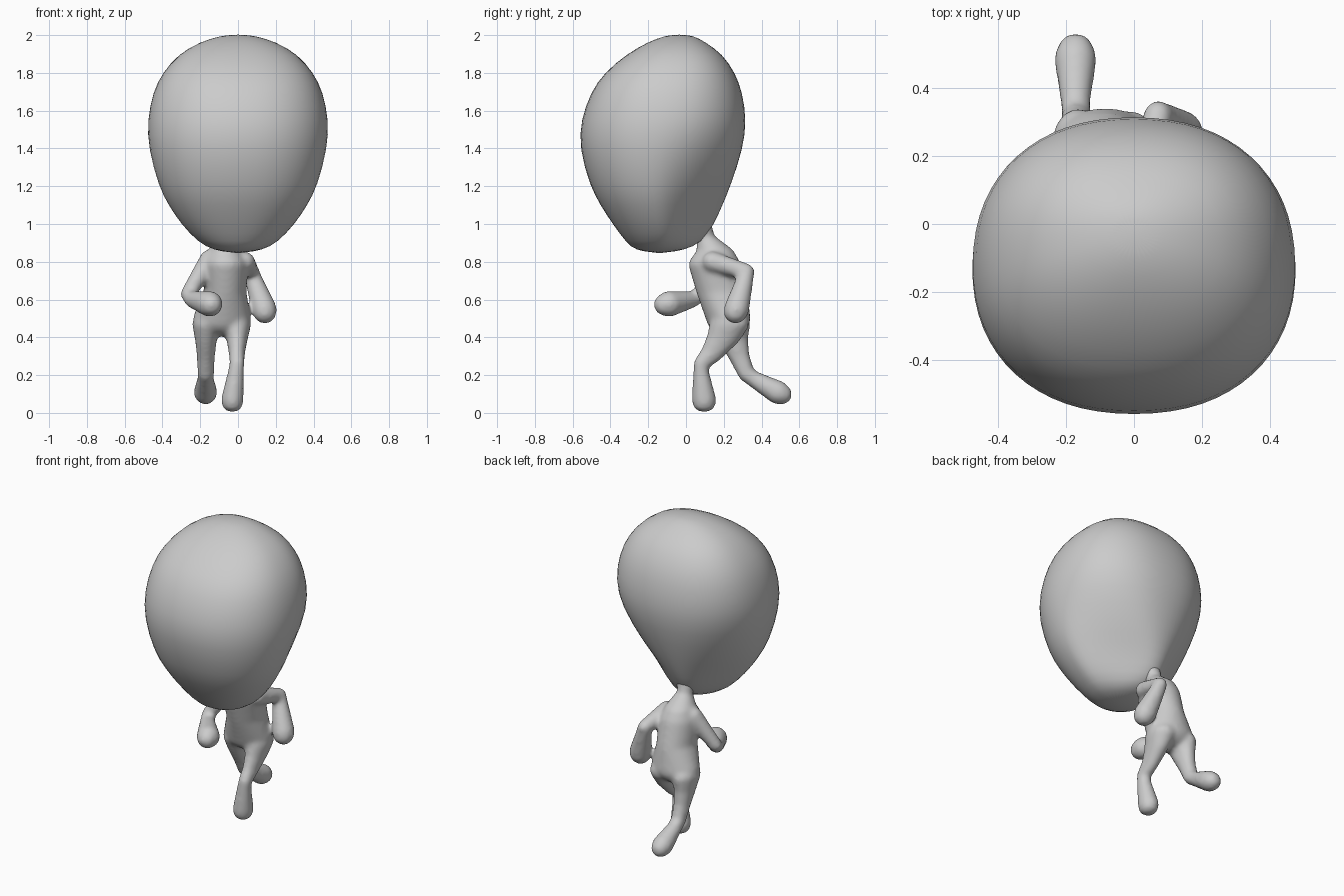
import bpy, bmesh, math
from mathutils import Matrix

cube = bpy.data.objects.get("Cube")
if cube:
    bpy.data.objects.remove(cube, do_unlink=True)

# One plain clay colour
clay = bpy.data.materials.new("light_grey")
clay.use_nodes = True
clay.diffuse_color = (0.6, 0.6, 0.6, 1)
clay.node_tree.nodes["Principled BSDF"].inputs["Base Color"].default_value = (0.6, 0.6, 0.6, 1)


def make_object(name, bm):
    bmesh.ops.recalc_face_normals(bm, faces=bm.faces[:])
    for f in bm.faces:
        f.smooth = True
    mesh = bpy.data.meshes.new(name)
    bm.to_mesh(mesh)
    bm.free()
    mesh.materials.append(clay)
    obj = bpy.data.objects.new(name, mesh)
    bpy.context.collection.objects.link(obj)
    return obj


def power(v, e):
    return math.copysign(abs(v) ** e, v)


def chain(bm, blobs):
    """Rounded limb: convex hulls between neighbouring ellipsoids."""
    for pair in zip(blobs, blobs[1:]):
        part = bmesh.new()
        for x, y, z, *r in pair:
            r = r * 3 if len(r) == 1 else r
            size = Matrix.Diagonal([v + 0.005 for v in r] + [1])
            bmesh.ops.create_icosphere(part, subdivisions=3, radius=1,
                                       matrix=Matrix.Translation((x, y, z)) @ size)
        bmesh.ops.convex_hull(part, input=part.verts[:])
        bmesh.ops.delete(part, geom=[v for v in part.verts if not v.link_faces], context='VERTS')
        temp = bpy.data.meshes.new("temp")
        part.to_mesh(temp)
        part.free()
        bm.from_mesh(temp)
        bpy.data.meshes.remove(temp)


# Head: stacked rings (height, front, back, half width, nape pinch, squareness)
HEAD = [
    (0.862, -0.27, -0.01, 0.13, 0.1, 0.95),
    (0.90, -0.315, 0.085, 0.21, 0.4, 0.92),
    (1.00, -0.39, 0.15, 0.305, 0.58, 0.9),
    (1.10, -0.455, 0.195, 0.372, 0.48, 0.9),
    (1.20, -0.51, 0.237, 0.425, 0.32, 0.9),
    (1.40, -0.567, 0.305, 0.478, 0.08, 0.9),
    (1.55, -0.56, 0.323, 0.483, 0, 0.9),
    (1.70, -0.505, 0.3, 0.452, 0, 0.88),
    (1.80, -0.435, 0.262, 0.402, 0, 0.86),
    (1.90, -0.315, 0.195, 0.317, 0, 0.84),
    (1.965, -0.2, 0.10, 0.2, 0, 0.88),
    (1.997, -0.11, 0.04, 0.09, 0, 0.95),
]
SIDES = 32
bm = bmesh.new()
rings = []
for z, front, back, width, pinch, square in HEAD:
    ring = []
    for i in range(SIDES):
        a = math.tau * i / SIDES
        rear = max(0, math.cos(a))
        x = width * power(math.sin(a), square) * (1 - pinch * rear) - 0.1 * pinch * rear
        y = (front + back) / 2 + (back - front) / 2 * power(math.cos(a), square)
        ring.append(bm.verts.new((x, y, z)))
    rings.append(ring)
chin = bm.verts.new((0, -0.14, 0.843))
crown = bm.verts.new((0, -0.035, 2.003))
for i in range(SIDES):
    j = (i + 1) % SIDES
    for low, high in zip(rings, rings[1:]):
        bm.faces.new((low[i], low[j], high[j], high[i]))
    bm.faces.new((chin, rings[0][j], rings[0][i]))
    bm.faces.new((crown, rings[-1][i], rings[-1][j]))
head = make_object("head", bm)
head.modifiers.new("smooth_surface", 'SUBSURF').levels = 1
head.modifiers["smooth_surface"].render_levels = 1

# Body: overlapping limbs fused into one skin
bm = bmesh.new()
# Neck and torso
chain(bm, [(-0.04, 0.05, 1.06, 0.07), (-0.065, 0.10, 0.95, 0.042), (-0.066, 0.106, 0.91, 0.044),
           (-0.07, 0.155, 0.85, 0.085, 0.095, 0.035), (-0.065, 0.15, 0.785, 0.115, 0.133, 0.07),
           (-0.068, 0.19, 0.64, 0.108, 0.13, 0.06), (-0.085, 0.225, 0.5, 0.148, 0.112, 0.09)])
# Right arm, bent forward
chain(bm, [(-0.15, 0.14, 0.81, 0.05), (-0.265, 0.08, 0.63, 0.035),
           (-0.24, 0.03, 0.60, 0.04), (-0.15, -0.09, 0.577, 0.064), (-0.142, -0.112, 0.573, 0.054)])
# Left arm, swung back
chain(bm, [(0.035, 0.14, 0.80, 0.05), (0.07, 0.32, 0.748, 0.038),
           (0.085, 0.31, 0.70, 0.042), (0.138, 0.268, 0.55, 0.062), (0.142, 0.262, 0.535, 0.058)])
# Left leg, standing
chain(bm, [(-0.01, 0.23, 0.47, 0.075, 0.1, 0.06), (-0.005, 0.2, 0.40, 0.053, 0.085, 0.05),
           (-0.006, 0.14, 0.32, 0.038, 0.056, 0.05),
           (-0.005, 0.08, 0.26, 0.035), (-0.012, 0.08, 0.21, 0.038),
           (-0.03, 0.096, 0.07, 0.055, 0.06, 0.044), (-0.03, 0.096, 0.045, 0.05, 0.055, 0.036)])
# Right leg, trailing
chain(bm, [(-0.165, 0.235, 0.47, 0.072, 0.1, 0.06), (-0.17, 0.25, 0.39, 0.053, 0.075, 0.05),
           (-0.17, 0.282, 0.30, 0.043, 0.05, 0.05), (-0.17, 0.318, 0.21, 0.04),
           (-0.172, 0.36, 0.178, 0.039), (-0.172, 0.485, 0.109, 0.058),
           (-0.172, 0.507, 0.099, 0.05)])
body = make_object("body", bm)
fuse = body.modifiers.new("fuse", 'REMESH')
fuse.mode = 'VOXEL'
fuse.voxel_size = 0.012
fuse.use_smooth_shade = True
soften = body.modifiers.new("soften", 'SMOOTH')
soften.factor = 0.5
soften.iterations = 11
